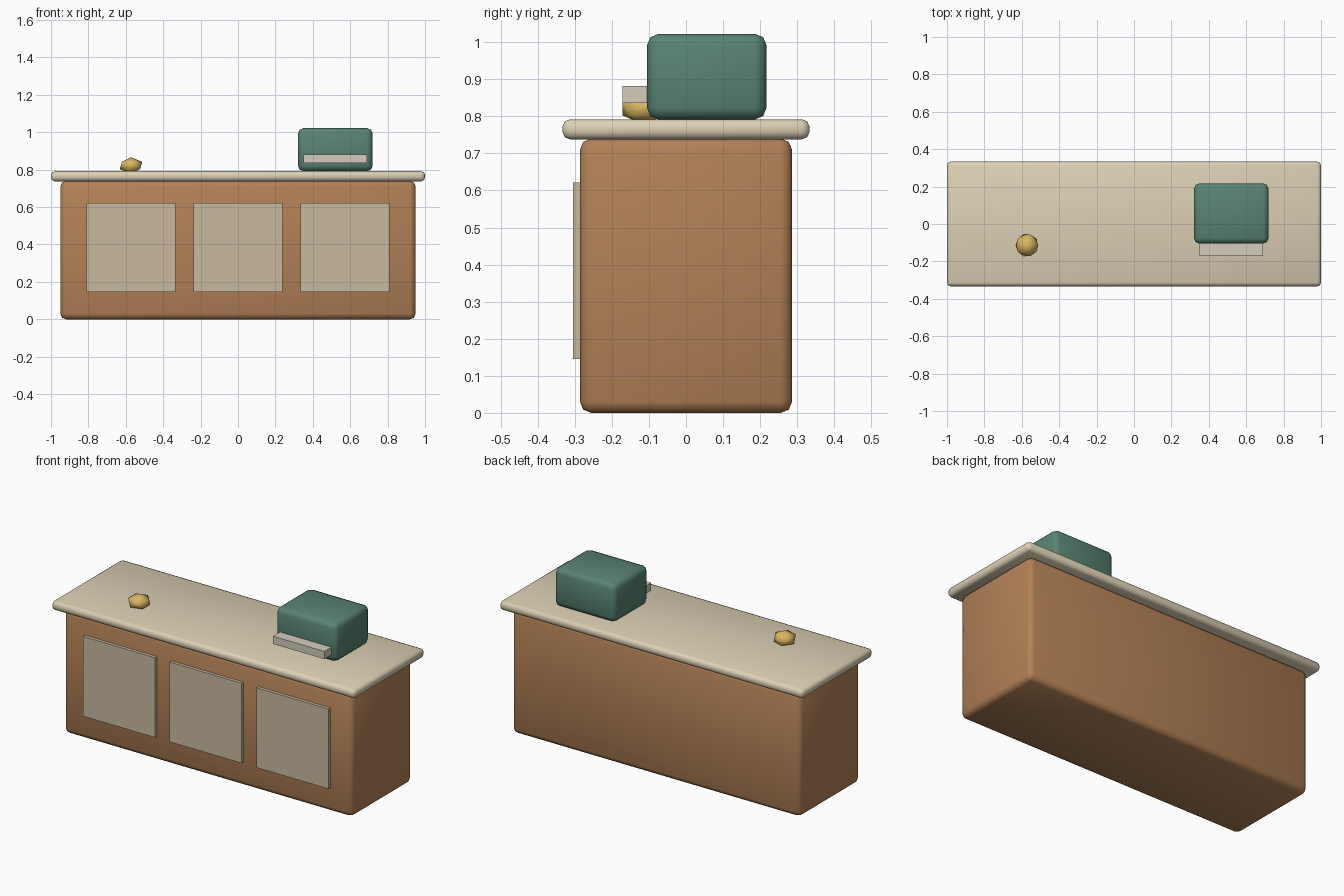
import bpy

if "Cube" in bpy.data.objects:
    bpy.data.objects.remove(bpy.data.objects["Cube"])


def material(name, rgb):
    m = bpy.data.materials.new(name)
    m.diffuse_color = (*rgb, 1)
    m.use_nodes = True
    m.node_tree.nodes["Principled BSDF"].inputs["Base Color"].default_value = m.diffuse_color
    return m


wood = material("wood", (0.45, 0.22, 0.095))
cream = material("cream", (0.72, 0.63, 0.46))
panel_tan = material("panel_tan", (0.58, 0.49, 0.35))
green = material("green", (0.10, 0.23, 0.17))
pale = material("pale", (0.66, 0.61, 0.51))
brass = material("brass", (0.70, 0.48, 0.12))


def box(name, lo, hi, mat, bevel=0):
    """Box between two corners, optionally with soft rounded edges."""
    bpy.ops.mesh.primitive_cube_add(
        size=1, location=[(a + b) / 2 for a, b in zip(lo, hi)])
    ob = bpy.context.object
    ob.name = name
    ob.scale = [b - a for a, b in zip(lo, hi)]
    bpy.ops.object.transform_apply(location=False, rotation=False, scale=True)
    ob.data.materials.append(mat)
    if bevel:
        mod = ob.modifiers.new("soft_edges", 'BEVEL')
        mod.width = bevel
        mod.segments = 2
        bpy.ops.object.shade_smooth()
    return ob


# Cabinet and counter top
box("counter_body", (-0.95, -0.286, 0), (0.95, 0.286, 0.74), wood, 0.03)
box("counter_top", (-1, -0.333, 0.738), (1, 0.333, 0.792), cream, 0.02)

# Three front panels
for i, x in enumerate((-0.572, 0, 0.572)):
    box(f"front_panel_{i + 1}", (x - 0.238, -0.305, 0.146),
        (x + 0.238, -0.267, 0.622), panel_tan)

# Till with its protruding drawer
box("till", (0.32, -0.105, 0.792), (0.72, 0.217, 1.022), green, 0.03)
box("till_drawer", (0.35, -0.171, 0.836), (0.69, -0.095, 0.882), pale)

# Low-poly service bell, squashed and slightly sunk into the top
bpy.ops.mesh.primitive_ico_sphere_add(
    subdivisions=1, radius=0.067, location=(-0.572, -0.114, 0.822))
bell = bpy.context.object
bell.name = "service_bell"
bell.scale.z = 0.66
bpy.ops.object.transform_apply(location=False, rotation=False, scale=True)
bpy.ops.object.shade_smooth()
bell.data.materials.append(brass)
